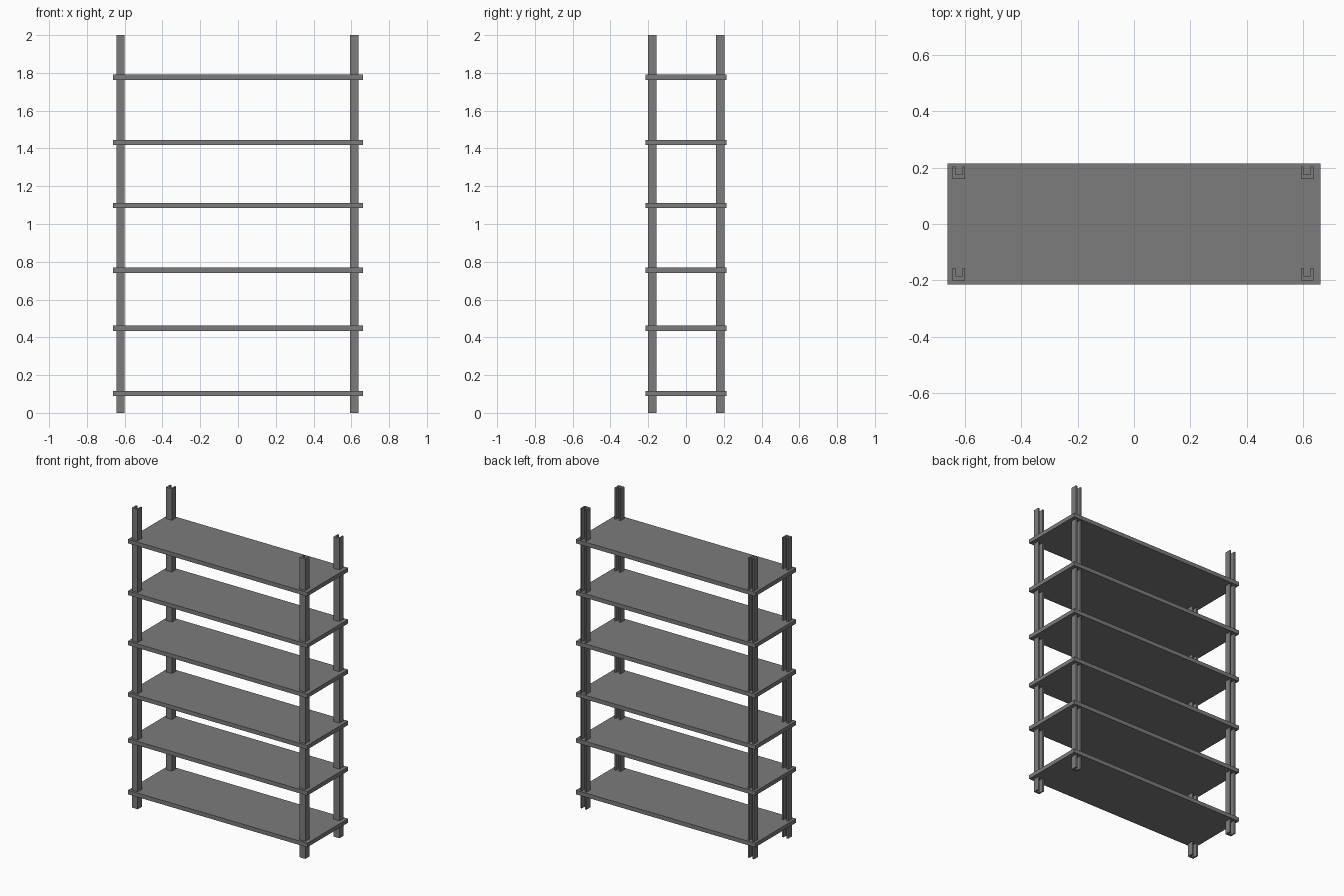
import bpy

cube = bpy.data.objects.get("Cube")
if cube:
    bpy.data.objects.remove(cube, do_unlink=True)

# Single painted metal colour
grey = bpy.data.materials.new("dark_grey_metal")
grey.use_nodes = True
colour = (0.2, 0.2, 0.2, 1)
grey.diffuse_color = colour
grey.node_tree.nodes["Principled BSDF"].inputs["Base Color"].default_value = colour


def extrude_profile(name, outline, bottom, top):
    """Solid with flat sides, made by raising a counter-clockwise outline."""
    n = len(outline)
    verts = [(x, y, z) for z in (bottom, top) for x, y in outline]
    faces = [tuple(reversed(range(n))), tuple(range(n, 2 * n))]
    faces += [(i, (i + 1) % n, (i + 1) % n + n, i + n) for i in range(n)]
    mesh = bpy.data.meshes.new(name)
    mesh.from_pydata(verts, [], faces)
    mesh.materials.append(grey)
    obj = bpy.data.objects.new(name, mesh)
    bpy.context.collection.objects.link(obj)
    return obj


def channel(x, y, size=0.044, wall=0.010, web=0.015):
    """U-shaped section, open towards the back."""
    r, b = x + size, y + size
    return [(x, y), (r, y), (r, b), (r - wall, b), (r - wall, y + web),
            (x + wall, y + web), (x + wall, b), (x, b)]


# Four upright channel posts
for side, x in (("right", -0.644), ("left", 0.593)):
    for end, y in (("front", -0.2), ("back", 0.16)):
        extrude_profile(f"{end}_{side}_post", channel(x, y), 0, 2)

# Six shelf boards
w, d, thickness = 0.662, 0.215, 0.027
board = [(-w, -d), (w, -d), (w, d), (-w, d)]
for i, z in enumerate((0.103, 0.448, 0.755, 1.098, 1.432, 1.777)):
    extrude_profile(f"shelf_{i + 1}", board, z - thickness / 2, z + thickness / 2)
